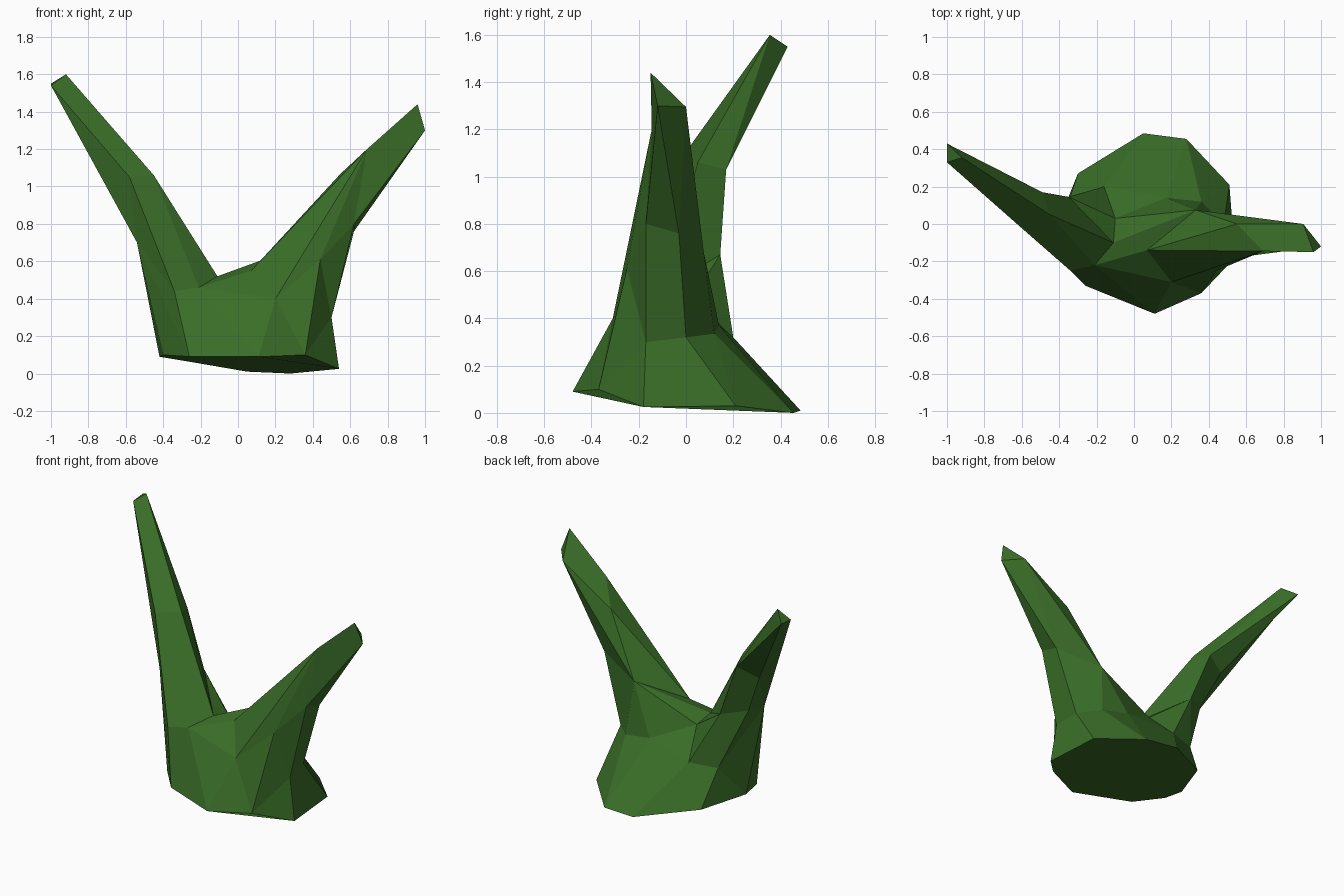
import bpy
import bmesh

cube = bpy.data.objects.get("Cube")
if cube:
    bpy.data.objects.remove(cube, do_unlink=True)


def make_material(name, colour):
    mat = bpy.data.materials.new(name)
    mat.use_nodes = True
    mat.diffuse_color = colour
    bsdf = next(n for n in mat.node_tree.nodes if n.type == "BSDF_PRINCIPLED")
    bsdf.inputs["Base Color"].default_value = colour
    bsdf.inputs["Roughness"].default_value = 0.9
    return mat


bm = bmesh.new()
corner = {}


def ring(names, points):
    """Place one cross-section; each corner gets a one-letter name."""
    for name, point in zip(names, points):
        corner[name] = bm.verts.new(point)


def add_face(names):
    """Make a face, dropping repeated corners so quads can shrink to triangles."""
    unique = list(dict.fromkeys(names))
    if len(unique) > 2:
        bm.faces.new([corner[n] for n in unique])


def bridge(lower, upper):
    """Join two closed rings pair by pair."""
    for i in range(len(lower)):
        j = (i + 1) % len(lower)
        add_face(lower[i] + lower[j] + upper[j] + upper[i])


# Flared foot of the trunk, counter-clockwise from the front
ring("abcdefghij", [
    (.11, -.48, .09), (.36, -.37, .1), (.54, -.18, .025), (.51, .21, .03),
    (.28, .455, 0), (.05, .485, .01), (-.3, .27, .07), (-.42, -.03, .09),
    (-.4, -.17, .1), (-.26, -.33, .09)])

# Collar where the trunk starts to divide
ring("WXGJKLVMNZY", [
    (-.21, -.22, .46), (.2, -.31, .4), (.44, -.25, .61), (.5, -.17, .3),
    (.48, 0, .32), (.36, .12, .335), (.17, .14, .37), (-.16, .2, .32),
    (-.34, .15, .31), (-.54, -.05, .7), (-.34, -.25, .44)])

# Saddle of the fork
ring("STUR", [(.07, -.14, .55), (-.11, -.1, .52), (-.1, .03, .49), (.33, .075, .68)])

# Left limb: middle section and tip
ring("PHIQ", [(.69, -.145, 1.2), (.62, -.17, .8), (.62, -.03, .76), (.55, 0, 1.07)])
ring("DEF", [(.96, -.15, 1.44), (1, -.12, 1.3), (.905, 0, 1.295)])

# Right limb: back of the root, middle section and tip
ring("kl", [(-.35, .145, .67), (-.5, .06, .7)])
ring("mnop", [(-.45, .05, 1.06), (-.49, .17, 1.03), (-.62, .12, .97), (-.58, -.04, 1.05)])
ring("CAB", [(-.92, .355, 1.6), (-1, .43, 1.55), (-1, .33, 1.54)])

# Trunk skin
bridge("aabbbcddeefghhijj", "WXXGJJKLLVMNNZZZY")

# Left limb skin
bridge("WXXGJKLVUTT", "SSXGHIRRRRS")
bridge("SXGGHIRS", "PPPHHIRQ")
bridge("PHIIRQ", "DEEFFF")

# Right limb skin
bridge("WTUMNNZY", "WTkkklZY")
bridge("WTklZY", "mmnoZp")
bridge("mnnoZp", "CCAABB")

# Saddle gap, cut ends and underside
for cap in ("VUM", "DEF", "CAB", "jihgfedcba"):
    add_face(cap)

bmesh.ops.recalc_face_normals(bm, faces=bm.faces[:])
mesh = bpy.data.meshes.new("forked_stump")
bm.to_mesh(mesh)
bm.free()
mesh.materials.append(make_material("moss_green", (.042, .155, .021, 1)))
stump = bpy.data.objects.new("forked_stump", mesh)
bpy.context.collection.objects.link(stump)
